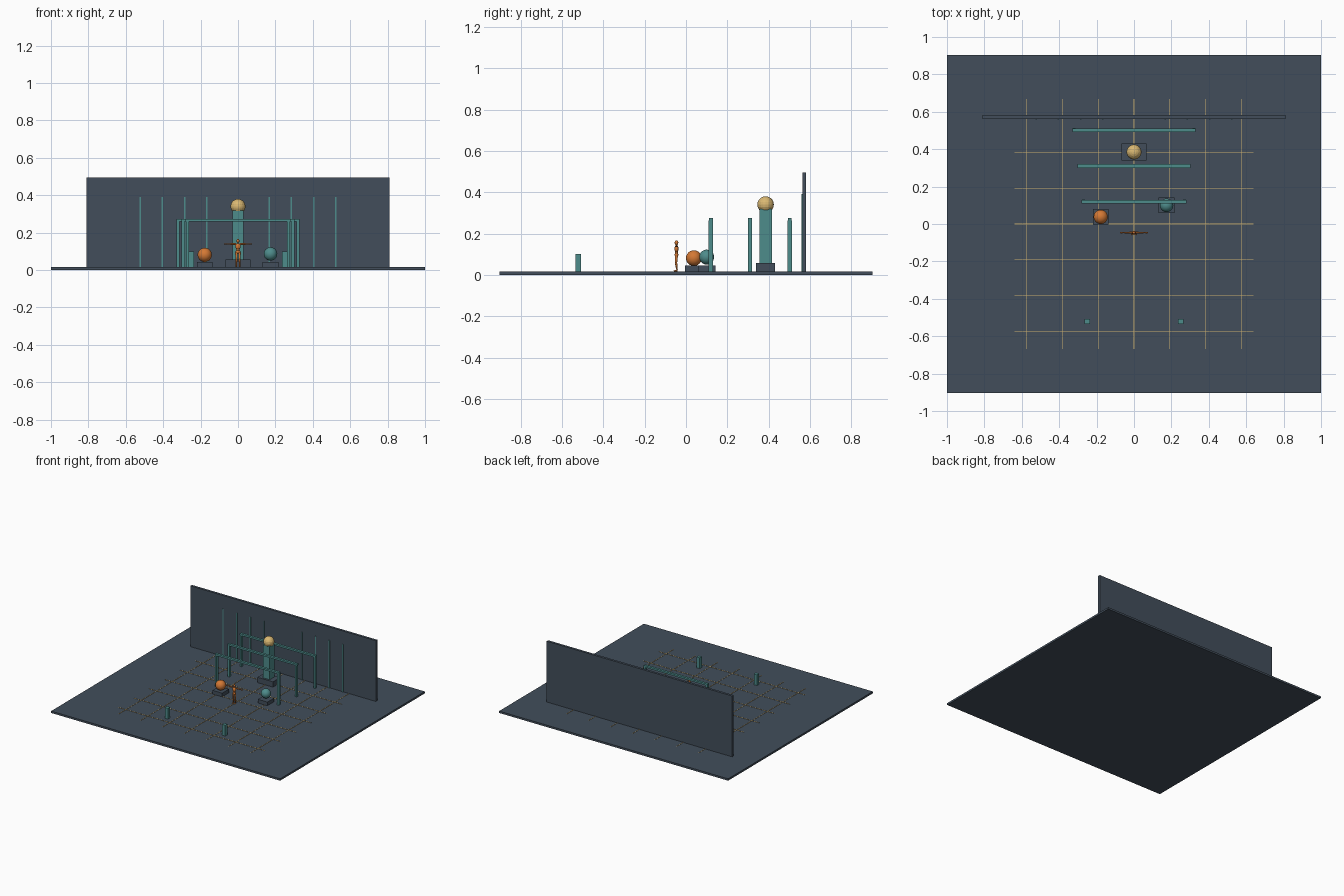
import bpy
import math
from mathutils import Vector

cube = bpy.data.objects.get("Cube")
if cube:
    bpy.data.objects.remove(cube, do_unlink=True)


def material(name, rgb):
    m = bpy.data.materials.new(name)
    m.use_nodes = True
    m.diffuse_color = (*rgb, 1)
    m.node_tree.nodes["Principled BSDF"].inputs["Base Color"].default_value = (*rgb, 1)
    return m


SLATE = material("slate", (0.054, 0.076, 0.105))
TEAL = material("teal", (0.076, 0.262, 0.26))
ORANGE = material("orange", (0.66, 0.19, 0.035))
GOLD = material("gold", (0.70, 0.48, 0.17))
FLOOR = 0.015


def finish(name, mat):
    ob = bpy.context.object
    ob.name = name
    ob.data.materials.append(mat)
    return ob


def box(name, mat, x, y, z0, z1, wide, deep):
    """Box given by its plan centre, bottom, top and plan size."""
    bpy.ops.mesh.primitive_cube_add(size=1, location=(x, y, (z0 + z1) / 2))
    ob = finish(name, mat)
    ob.scale = (wide, deep, z1 - z0)
    return ob


def ball(name, mat, loc, radius, scale=(1, 1, 1), segs=24, smooth=True):
    bpy.ops.mesh.primitive_uv_sphere_add(segments=segs, ring_count=segs // 2,
                                         radius=radius, location=loc)
    ob = finish(name, mat)
    ob.scale = scale
    if smooth:
        bpy.ops.object.shade_smooth()
    return ob


def limb(name, mat, a, b, r1, r2):
    """Tapered round limb from a to b."""
    a, b = Vector(a), Vector(b)
    bpy.ops.mesh.primitive_cone_add(vertices=12, radius1=r1, radius2=r2,
                                    depth=(b - a).length, location=(a + b) / 2)
    ob = finish(name, mat)
    ob.rotation_euler = (b - a).to_track_quat("Z", "Y").to_euler()
    bpy.ops.object.shade_smooth_by_angle(angle=math.radians(40))
    return ob


# Floor and back wall
box("floor", SLATE, 0, 0, 0, FLOOR, 2, 1.805)
box("back_wall", SLATE, 0, 0.572, FLOOR, 0.495, 1.62, 0.019)

# Upright strips on the wall
for side in (-1, 1):
    for i in range(4):
        box("wall_strip", TEAL, side * (0.166 + 0.119 * i), 0.5615,
            FLOOR, 0.39, 0.008, 0.006)

# Thin floor grid
for i in range(-3, 4):
    box("floor_line_across", GOLD, 0, i * 0.128 * 1.5, FLOOR, 0.017, 1.28, 0.003)
    box("floor_line_along", GOLD, i * 0.128 * 1.5, 0, FLOOR, 0.017, 0.003, 1.335)

# Three gates
for y, half in ((0.12, 0.28), (0.31, 0.303), (0.502, 0.33)):
    for side in (-1, 1):
        box("gate_post", TEAL, side * (half - 0.009), y, FLOOR, 0.262, 0.016, 0.02)
    box("gate_beam", TEAL, 0, y, 0.26, 0.274, half * 2, 0.019)

# Tall pillar with globe
box("pillar_base", SLATE, 0, 0.385, FLOOR, 0.057, 0.136, 0.092)
box("pillar", TEAL, 0, 0.385, 0.057, 0.318, 0.057, 0.06)
ball("pillar_globe", GOLD, (0, 0.385, 0.34), 0.04, segs=20, smooth=False)

# Globes on low plinths
for name, mat, x, y, z, r in (("left", TEAL, 0.174, 0.1, 0.086, 0.036),
                              ("right", ORANGE, -0.178, 0.038, 0.081, 0.038)):
    box(name + "_plinth", SLATE, x, y, FLOOR, 0.044, 0.084, 0.084)
    ball(name + "_globe", mat, (x, y, z), r)

# Front bollards
for side in (-1, 1):
    box("bollard", TEAL, side * 0.25, -0.522, FLOOR, 0.1, 0.027, 0.027)

# Standing figure with arms spread
Y = -0.046
ball("head", ORANGE, (0, Y, 0.156), 0.009, (0.85, 1, 1.25), 16)
limb("neck", ORANGE, (0, Y, 0.138), (0, Y, 0.15), 0.004, 0.004)
ball("chest", ORANGE, (0, Y, 0.126), 0.015, (0.95, 0.65, 1.15), 16)
ball("waist", ORANGE, (0, Y, 0.109), 0.009, (1, 0.8, 1), 16)
ball("hips", ORANGE, (0, Y, 0.097), 0.013, (1, 0.7, 0.8), 16)
for side in (-1, 1):
    hip, knee, ankle = ((side * x, Y + dy, z) for x, dy, z in
                        ((0.008, 0, 0.093), (0.0085, -0.002, 0.056), (0.009, 0.003, 0.022)))
    limb("thigh", ORANGE, hip, knee, 0.0075, 0.005)
    ball("knee", ORANGE, knee, 0.0055, segs=12)
    limb("shin", ORANGE, knee, ankle, 0.0055, 0.0035)
    ball("foot", ORANGE, (side * 0.0095, Y - 0.004, 0.019), 0.005, (0.9, 2, 0.8), 12)
    shoulder, elbow, wrist = ((side * x, Y, 0.139) for x in (0.015, 0.038, 0.06))
    ball("shoulder", ORANGE, shoulder, 0.0055, segs=12)
    limb("upper_arm", ORANGE, shoulder, elbow, 0.005, 0.004)
    ball("elbow", ORANGE, elbow, 0.0045, segs=12)
    limb("forearm", ORANGE, elbow, wrist, 0.004, 0.003)
    ball("hand", ORANGE, (side * 0.066, Y, 0.139), 0.005, (1.8, 0.9, 0.6), 12)
